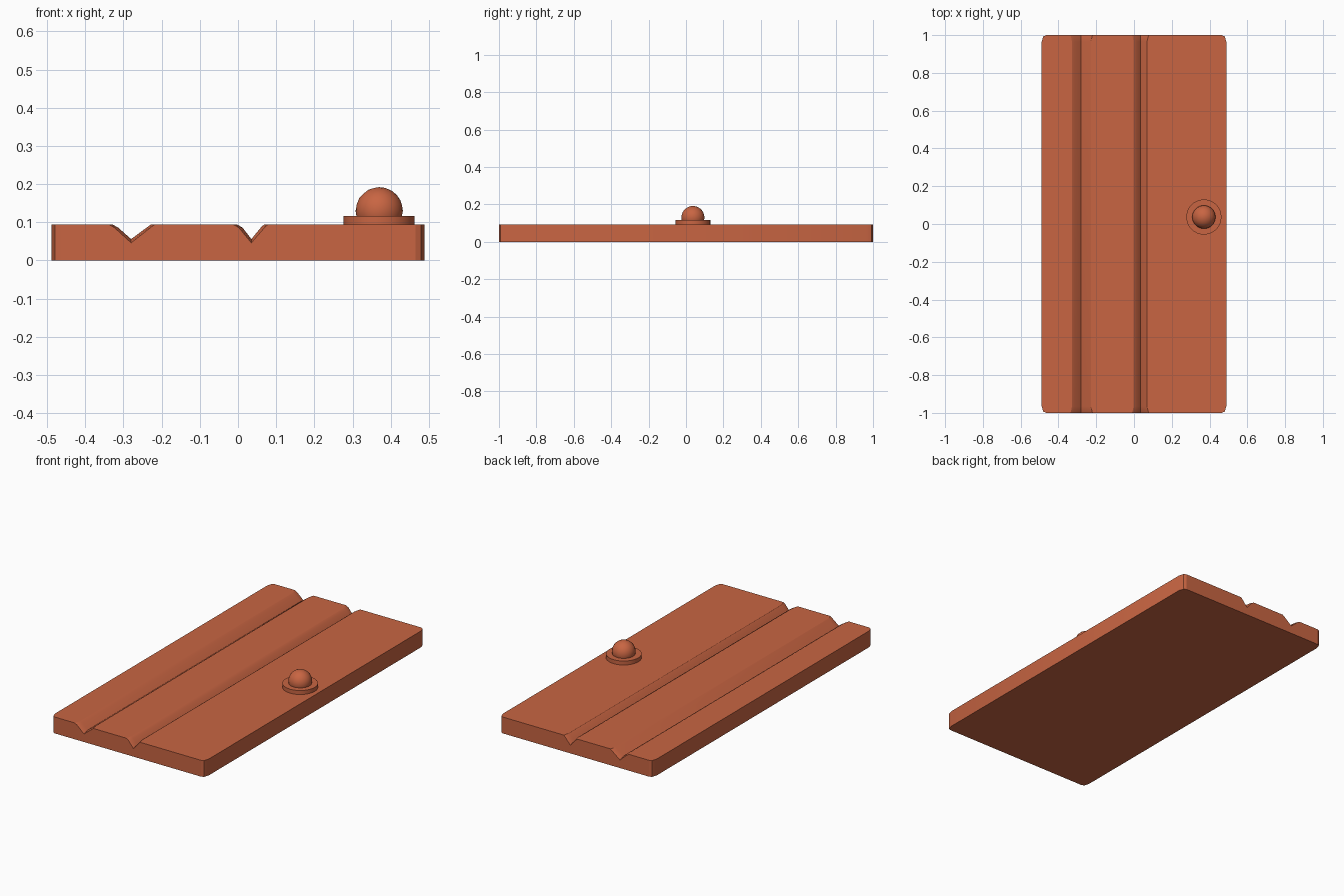
import bpy, bmesh

if "Cube" in bpy.data.objects:
    bpy.data.objects.remove(bpy.data.objects["Cube"])

TOP = 0.094
KNOB_X, KNOB_Y = 0.37, 0.037

mat = bpy.data.materials.new("terracotta_paint")
mat.diffuse_color = (0.58, 0.13, 0.055, 1)
mat.use_nodes = True
mat.node_tree.nodes["Principled BSDF"].inputs["Base Color"].default_value = mat.diffuse_color


def finish(obj, name, angle=0.5):
    obj.name = name
    obj.data.materials.append(mat)
    bpy.ops.object.select_all(action='DESELECT')
    obj.select_set(True)
    bpy.context.view_layer.objects.active = obj
    bpy.ops.object.shade_smooth_by_angle(angle=angle)


def section(half_width, flare):
    """Cross-section with two V grooves that open up slightly at the ends."""
    pts = [(-half_width, 0), (-half_width, TOP)]
    for left, mid, right in ((-0.328, -0.28, -0.228), (-0.002, 0.035, 0.069)):
        pts += [(left - flare, TOP), (left + 0.014 - flare, TOP - 0.008),
                (mid, 0.056 - flare),
                (right - 0.006 + flare, TOP - 0.004), (right + flare, TOP)]
    return pts + [(half_width, TOP), (half_width, 0)]


# Door panel: grooved section lofted along y, narrowing for rounded corners
stations = [(1.0, 0.465, 0.010), (0.993, 0.480, 0.006), (0.965, 0.489, 0.0)]
rows = [(-y, w, f) for y, w, f in stations] + stations[::-1]
bm = bmesh.new()
loops = [[bm.verts.new((x, y, z)) for x, z in section(w, f)] for y, w, f in rows]
for a, b in zip(loops, loops[1:]):
    for i in range(len(a)):
        j = (i + 1) % len(a)
        bm.faces.new((a[i], a[j], b[j], b[i]))
bm.faces.new(loops[0])
bm.faces.new(loops[-1][::-1])
bmesh.ops.recalc_face_normals(bm, faces=bm.faces)
mesh = bpy.data.meshes.new("door_panel")
bm.to_mesh(mesh)
bm.free()
panel = bpy.data.objects.new("door_panel", mesh)
bpy.context.collection.objects.link(panel)
finish(panel, "door_panel", 0.4)

# Round plate under the knob
bpy.ops.mesh.primitive_cylinder_add(vertices=32, radius=0.093, depth=0.027,
                                    location=(KNOB_X, KNOB_Y, 0.1035))
finish(bpy.context.object, "knob_plate")

# Ball knob
bpy.ops.mesh.primitive_ico_sphere_add(subdivisions=3, radius=0.062,
                                      location=(KNOB_X, KNOB_Y, 0.13))
finish(bpy.context.object, "knob_ball")
